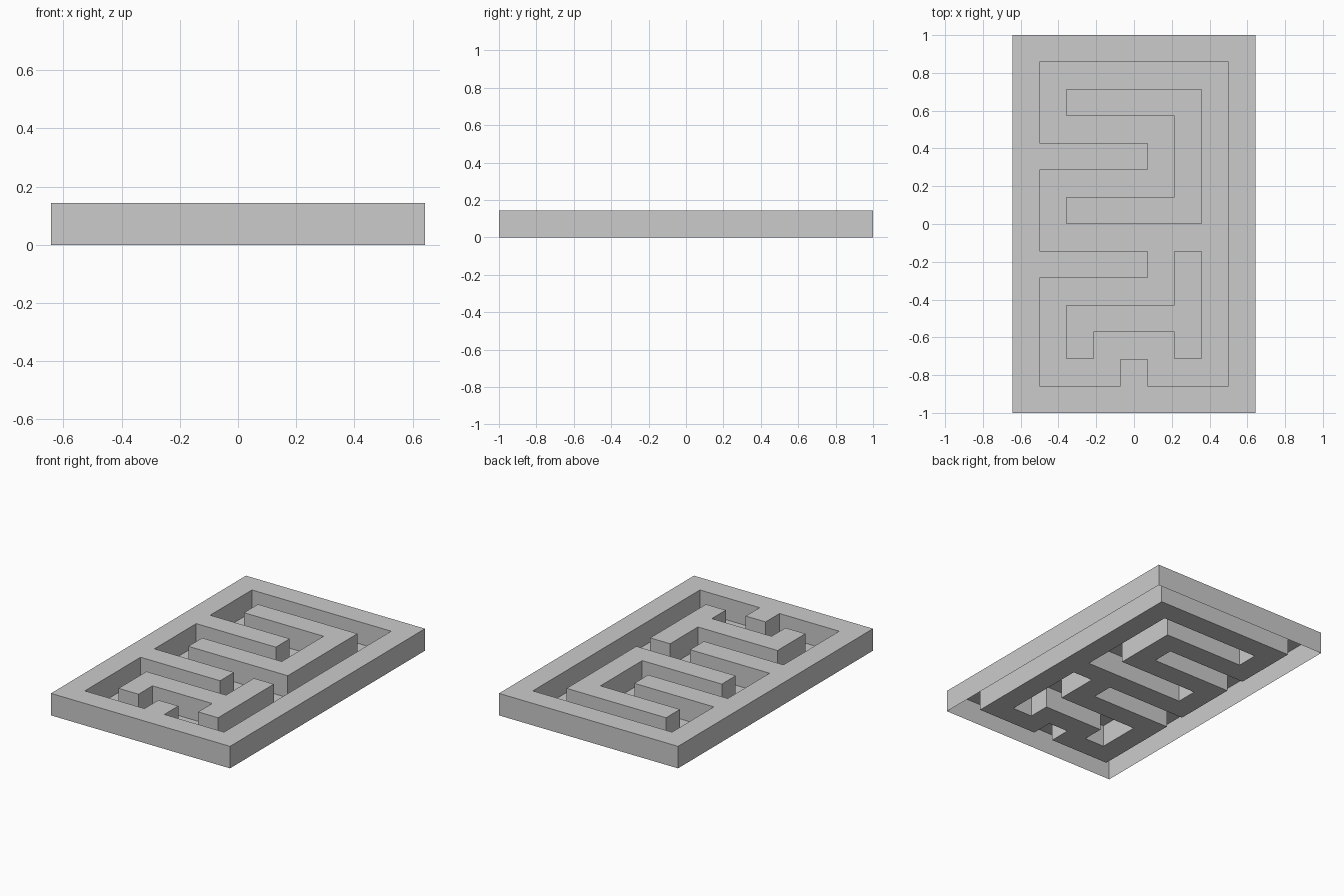
import bpy, bmesh

if "Cube" in bpy.data.objects:
    bpy.data.objects.remove(bpy.data.objects["Cube"])

# Maze plan seen from above: '#' is raised wall, '.' is channel floor
PLAN = """
#########
#.......#
#.#####.#
#.....#.#
#####.#.#
#.....#.#
#.#####.#
#.......#
#####.#.#
#.....#.#
#.#####.#
#.#...#.#
#...#...#
#########
""".split()

CELL = 1 / 7
H = CELL
ROWS, COLS = len(PLAN), len(PLAN[0])


def is_wall(r, c):
    return 0 <= r < ROWS and 0 <= c < COLS and PLAN[r][c] == '#'


bm = bmesh.new()


def face(*pts):
    bm.faces.new([bm.verts.new(p) for p in pts])


for r in range(ROWS):
    for c in range(COLS):
        x0 = (c - COLS / 2) * CELL
        x1 = x0 + CELL
        y1 = (ROWS / 2 - r) * CELL
        y0 = y1 - CELL
        wall = is_wall(r, c)
        z = H if wall else 0
        # wall top or channel floor (walls stay hollow underneath)
        ring = [(x0, y0), (x1, y0), (x1, y1), (x0, y1)]
        face(*[(x, y, z) for x, y in ring])
        if not wall:
            continue
        # vertical sides wherever the neighbour is lower
        neighbours = [(r + 1, c), (r, c + 1), (r - 1, c), (r, c - 1)]
        for i, n in enumerate(neighbours):
            if not is_wall(*n):
                a, b = ring[i], ring[(i + 1) % 4]
                face((*a, 0), (*b, 0), (*b, H), (*a, H))

bmesh.ops.remove_doubles(bm, verts=bm.verts[:], dist=1e-4)

mesh = bpy.data.meshes.new("maze_board")
bm.to_mesh(mesh)
bm.free()
board = bpy.data.objects.new("maze_board", mesh)
bpy.context.collection.objects.link(board)
